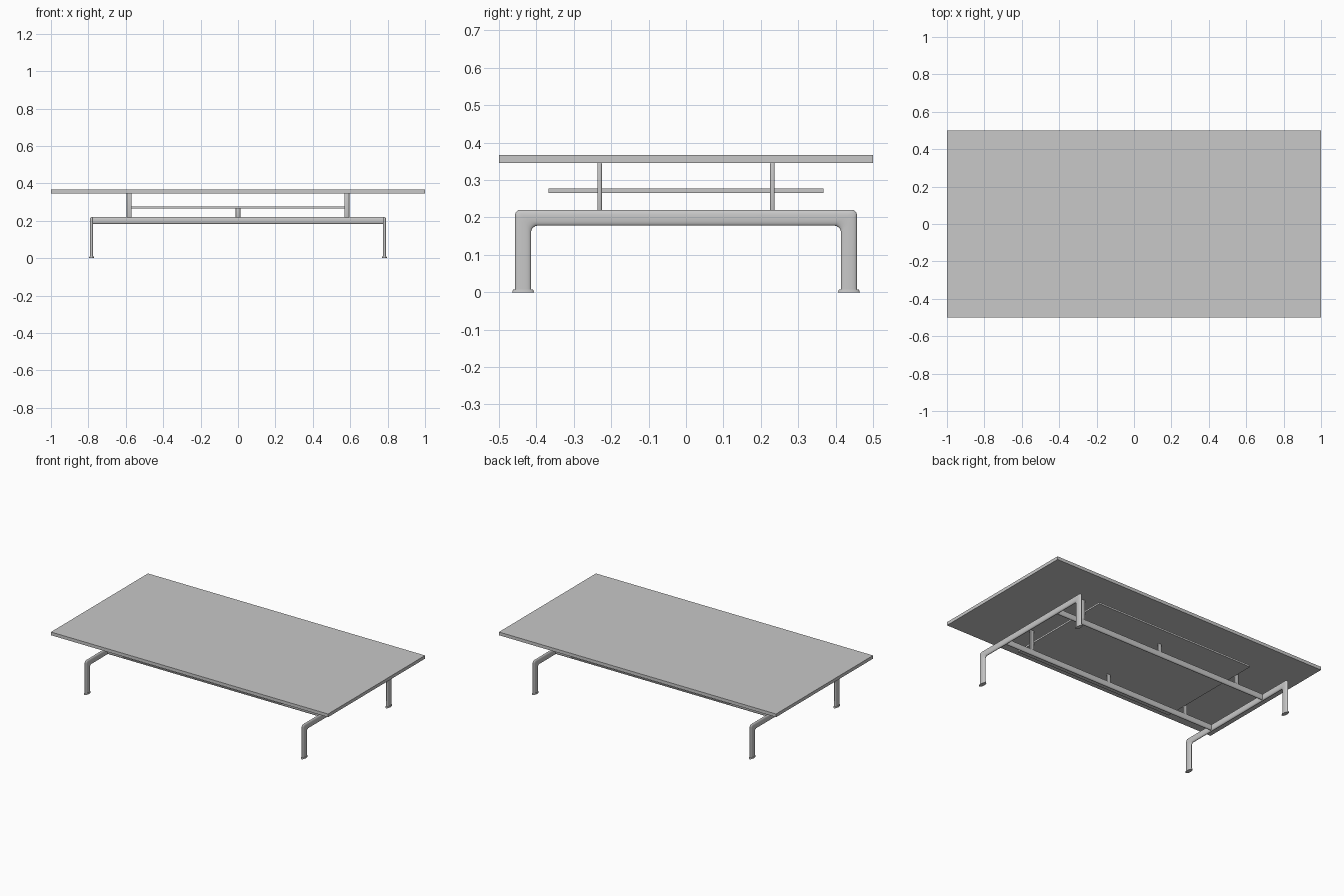
import bpy, bmesh, math
from mathutils import Vector

cube = bpy.data.objects.get("Cube")
if cube:
    bpy.data.objects.remove(cube, do_unlink=True)

grey = bpy.data.materials.new("satin grey")
grey.use_nodes = True
colour = (0.58, 0.58, 0.58, 1)
grey.diffuse_color = colour
grey.node_tree.nodes["Principled BSDF"].inputs["Base Color"].default_value = colour


def finish(name, bm, smooth=True):
    bmesh.ops.recalc_face_normals(bm, faces=bm.faces)
    mesh = bpy.data.meshes.new(name)
    bm.to_mesh(mesh)
    bm.free()
    mesh.materials.append(grey)
    obj = bpy.data.objects.new(name, mesh)
    bpy.context.collection.objects.link(obj)
    if smooth:
        bpy.ops.object.select_all(action='DESELECT')
        obj.select_set(True)
        bpy.context.view_layer.objects.active = obj
        bpy.ops.object.shade_smooth_by_angle(angle=math.radians(40))
    return obj


def box(name, low, high, bevel=0):
    low, high = Vector(low), Vector(high)
    bm = bmesh.new()
    bmesh.ops.create_cube(bm, size=1)
    for v in bm.verts:
        v.co = (low + high) / 2 + v.co * (high - low)
    if bevel:
        bmesh.ops.bevel(bm, geom=bm.edges[:], offset=bevel, segments=3,
                        profile=0.5, affect='EDGES')
    return finish(name, bm, bevel > 0)


def oval_tube(name, sections, side, steps=24):
    """Loft flattened oval rings, each spanning an inner and an outer point."""
    bm = bmesh.new()
    rings = []
    for inner, outer in sections:
        mid, half = (inner + outer) / 2, (outer - inner) / 2
        ring = []
        for i in range(steps):
            a = math.tau * i / steps
            c, s = math.cos(a), math.sin(a)
            c = math.copysign(abs(c) ** 0.8, c)
            s = math.copysign(abs(s) ** 0.8, s)
            ring.append(bm.verts.new(mid + half * c + side * s))
        rings.append(ring)
    for r, q in zip(rings, rings[1:]):
        for i in range(steps):
            j = (i + 1) % steps
            bm.faces.new((r[i], r[j], q[j], q[i]))
    bm.faces.new(rings[0])
    bm.faces.new(rings[-1])
    return finish(name, bm)


# Top and lower shelf
box("table_top", (-1, -0.5, 0.346), (1, 0.5, 0.367))
box("lower_shelf", (-0.572, -0.368, 0.266), (0.572, 0.368, 0.277))

# Bent leg frames: one half of the bend, mirrored in y
FRAME_X, HALF = 0.783, 0.009
for side_name, sx in (("left", 1), ("right", -1)):
    x = sx * FRAME_X
    half = [(Vector((x, 0.414, 0.004)), Vector((x, 0.457, 0.004)))]
    for i in range(9):
        a = math.pi / 2 * i / 8
        d = Vector((0, math.cos(a), math.sin(a)))
        half.append((Vector((x, 0.396, 0.16)) + d * 0.018,
                     Vector((x, 0.443, 0.206)) + d * 0.014))
    flip = Vector((1, -1, 1))
    other = [(a * flip, b * flip) for a, b in reversed(half)]
    oval_tube(side_name + "_leg_frame", half + other, Vector((HALF, 0, 0)))

    # Oval foot plates
    for end, sy in (("front", -1), ("back", 1)):
        bm = bmesh.new()
        bmesh.ops.create_cone(bm, cap_ends=True, segments=32, radius1=1,
                              radius2=0.92, depth=0.008)
        for v in bm.verts:
            v.co = Vector((x + v.co.x * 0.013, sy * 0.4355 + v.co.y * 0.029,
                           v.co.z + 0.004))
        finish(f"{end}_{side_name}_foot", bm)

# Long rails with the posts that carry the top and the shelf
for end, y in (("front", -0.231), ("back", 0.231)):
    sections = [(Vector((x, y, 0.182)), Vector((x, y, 0.22)))
                for x in (-FRAME_X, FRAME_X)]
    oval_tube(end + "_rail", sections, Vector((0, HALF, 0)))
    for side_name, x in (("right", -0.582), ("left", 0.582)):
        box(f"{end}_{side_name}_post", (x - 0.013, y - 0.006, 0.21),
            (x + 0.013, y + 0.006, 0.348), 0.004)
    box(end + "_shelf_post", (-0.013, y - 0.006, 0.21),
        (0.013, y + 0.006, 0.268), 0.004)
